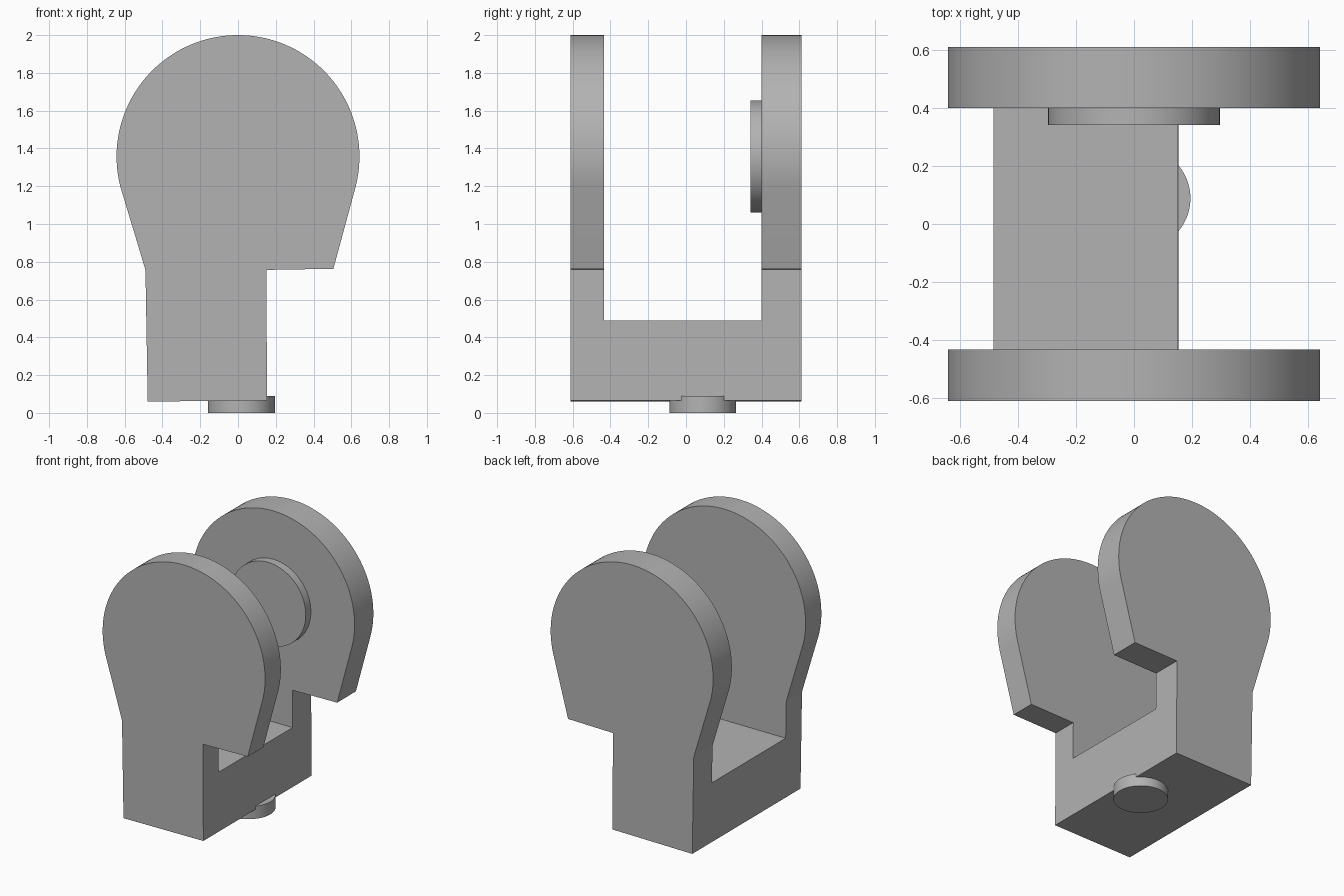
import bpy, math
from mathutils import Vector

if "Cube" in bpy.data.objects:
    bpy.data.objects.remove(bpy.data.objects["Cube"], do_unlink=True)

grey = bpy.data.materials.new("plain grey")
grey.use_nodes = True
COLOUR = (0.45, 0.45, 0.45, 1)
grey.diffuse_color = COLOUR
grey.node_tree.nodes["Principled BSDF"].inputs["Base Color"].default_value = COLOUR

CENTRE_Z, RADIUS = 1.357, 0.643
BACK, FRONT = 0.612, -0.612
SLOT_FRONT, SLOT_BACK, FLOOR = -0.434, 0.4, 0.49


def finish(obj, name):
    obj.name = name
    obj.data.materials.clear()
    obj.data.materials.append(grey)
    bpy.ops.object.select_all(action='DESELECT')
    obj.select_set(True)
    bpy.context.view_layer.objects.active = obj
    bpy.ops.object.shade_smooth_by_angle(angle=math.radians(12))


def extrude_profile(points, y0, y1):
    """Solid prism from an x-z outline, running from y0 to y1."""
    n = len(points)
    verts = [(x, y, z) for y in (y0, y1) for x, z in points]
    faces = [tuple(range(n)), tuple(range(2 * n - 1, n - 1, -1))]
    faces += [(i, i + n, (i + 1) % n + n, (i + 1) % n) for i in range(n)]
    mesh = bpy.data.meshes.new("prism")
    mesh.from_pydata(verts, [], faces)
    obj = bpy.data.objects.new("prism", mesh)
    bpy.context.collection.objects.link(obj)
    return obj


def disc(name, start, end, radius):
    """Round boss between two points."""
    start, end = Vector(start), Vector(end)
    axis = end - start
    bpy.ops.mesh.primitive_cylinder_add(
        vertices=64, radius=radius, depth=axis.length, location=(start + end) / 2,
        rotation=axis.to_track_quat('Z', 'Y').to_euler())
    finish(bpy.context.object, name)


# Yoke: foot and rounded head outline, extruded, then slotted into two arms
outline = [(-0.478, 0.06), (0.154, 0.066), (0.15, 0.757), (0.505, 0.763)]
low, steps = math.radians(-14), 72
for i in range(steps + 1):
    a = low + (math.pi - 2 * low) * i / steps
    outline.append((RADIUS * math.cos(a), CENTRE_Z + RADIUS * math.sin(a)))
outline.append((-0.49, 0.757))
yoke = extrude_profile(outline, FRONT, BACK)

bpy.ops.mesh.primitive_cube_add(
    size=1, location=(0, (SLOT_FRONT + SLOT_BACK) / 2, FLOOR + 1))
cutter = bpy.context.object
cutter.scale = (2, SLOT_BACK - SLOT_FRONT, 2)
cutter.hide_render = True
slot = yoke.modifiers.new("slot", 'BOOLEAN')
slot.operation, slot.solver, slot.object = 'DIFFERENCE', 'EXACT', cutter
bpy.context.view_layer.objects.active = yoke
bpy.ops.object.modifier_apply(modifier=slot.name)
bpy.data.objects.remove(cutter, do_unlink=True)
finish(yoke, "yoke")

# Bearing boss on the inside of the back arm, and pivot stud under the foot
disc("bearing_boss", (0, SLOT_BACK + 0.02, CENTRE_Z), (0, 0.342, CENTRE_Z), 0.297)
disc("pivot_stud", (0.018, 0.089, 0.09), (0.018, 0.089, 0), 0.177)
